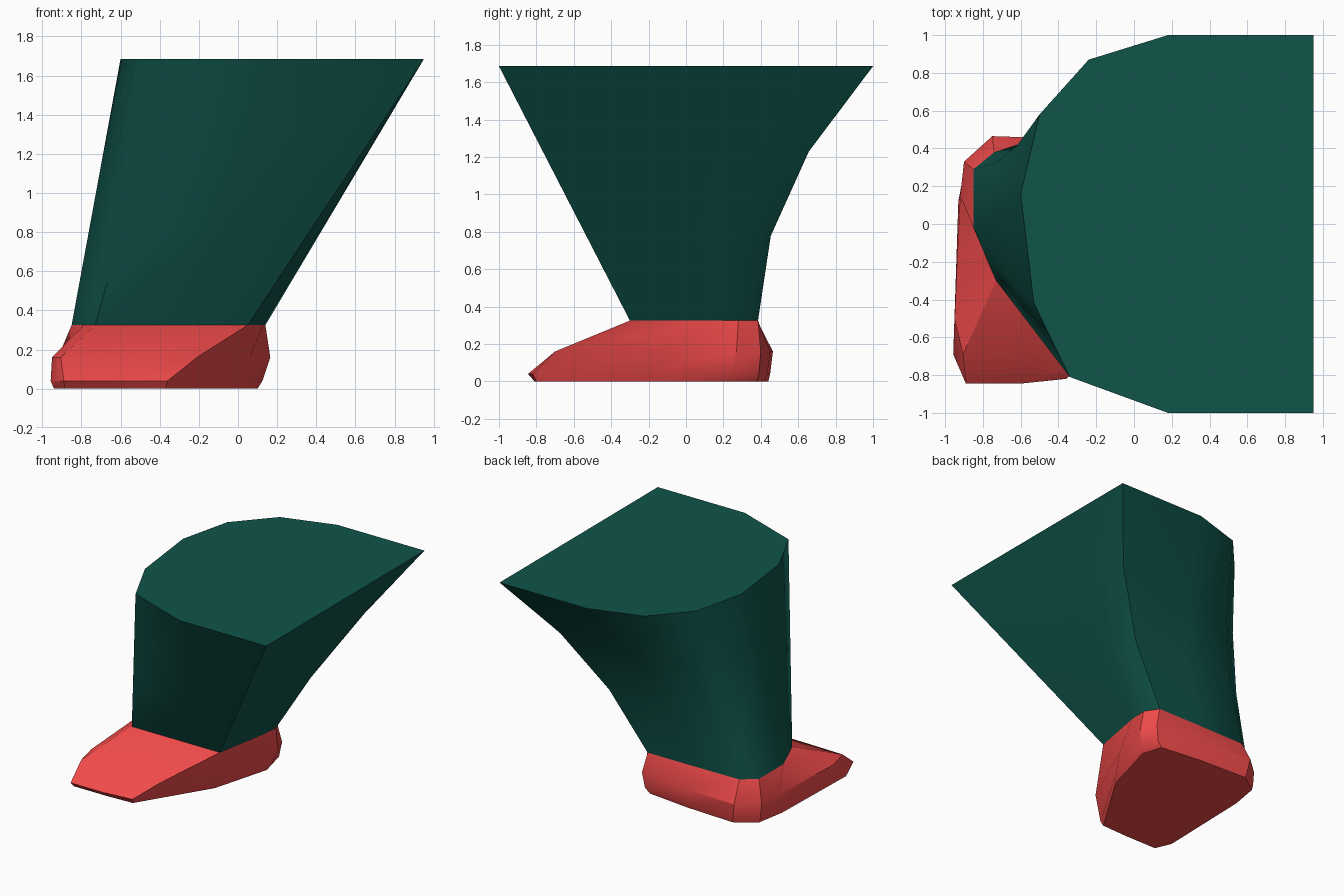
import bpy, bmesh, math

if "Cube" in bpy.data.objects:
    bpy.data.objects.remove(bpy.data.objects["Cube"])


def material(name, rgb):
    m = bpy.data.materials.new(name)
    m.diffuse_color = (*rgb, 1)
    m.use_nodes = True
    m.node_tree.nodes["Principled BSDF"].inputs["Base Color"].default_value = m.diffuse_color
    return m


def loft(name, rings, mat, smooth_angle, cap_top=False, cap_bottom=False):
    """Skin a stack of counter-clockwise rings, lowest first."""
    bm = bmesh.new()
    loops = [[bm.verts.new(p) for p in ring] for ring in rings]
    for low, high in zip(loops, loops[1:]):
        n = len(low)
        for i in range(n):
            j = (i + 1) % n
            bm.faces.new((low[i], low[j], high[j], high[i]))
    if cap_top:
        bm.faces.new(loops[-1])
    if cap_bottom:
        bm.faces.new(loops[0][::-1])
    me = bpy.data.meshes.new(name)
    bm.to_mesh(me)
    bm.free()
    ob = bpy.data.objects.new(name, me)
    bpy.context.collection.objects.link(ob)
    me.materials.append(mat)
    bpy.ops.object.select_all(action='DESELECT')
    ob.select_set(True)
    bpy.context.view_layer.objects.active = ob
    bpy.ops.object.shade_smooth_by_angle(angle=math.radians(smooth_angle))
    return ob


def at(z, pts):
    return [(x, y, z) for x, y in pts]


green = material("green_cloth", (0.005, 0.09, 0.07))
red = material("red_shoe", (0.89, 0.07, 0.07))

# Matching outlines of the ankle and the wide leg opening
ankle = [(.05, -.3), (.13, .13), (.14, .28), (.07, .385), (-.3, .385), (-.74, .38),
         (-.85, .29), (-.85, -.02), (-.79, -.16), (-.73, -.3), (-.3, -.3)]
hip = [(.95, -1), (.95, .2), (.95, .78), (.95, 1), (.18, 1), (-.24, .87),
       (-.5, .58), (-.6, .16), (-.53, -.42), (-.34, -.81), (.18, -1)]
Z0, Z1 = .325, 1.685

# Trouser leg: straight at the front, flaring in a curve at the back
leg_rings = []
for t in (0, .333, .665, 1):
    ring = []
    for (ax, ay), (hx, hy) in zip(ankle, hip):
        ty = t * t if hy > .3 else t
        ring.append((ax + (hx - ax) * t, ay + (hy - ay) * ty, Z0 + (Z1 - Z0) * t))
    leg_rings.append(ring)
loft("trouser_leg", leg_rings, green, 60, cap_top=True)

# Shoe: sole, welt, instep and ankle outlines
sole = [(-.37, -.8), (-.03, -.25), (.1, .22), (.05, .38), (-.3, .42), (-.72, .44),
        (-.88, .33), (-.92, .1), (-.94, -.68), (-.885, -.81), (-.6, -.81)]
welt = [(-.36, -.82), (.01, -.2), (.125, .24), (.09, .39), (-.3, .435), (-.73, .45),
        (-.89, .33), (-.93, .12), (-.957, -.69), (-.89, -.845), (-.6, -.845)]
instep = [(-.21, -.7), (.06, -.1), (.165, .27), (.11, .4), (-.3, .45), (-.75, .465),
          (-.9, .33), (-.92, .15), (-.95, -.5), (-.905, -.69), (-.5, -.7)]
shoe_rings = [at(0, sole), at(.04, welt), at(.16, instep), at(Z0, ankle)]
loft("shoe", shoe_rings, red, 30, cap_bottom=True)
